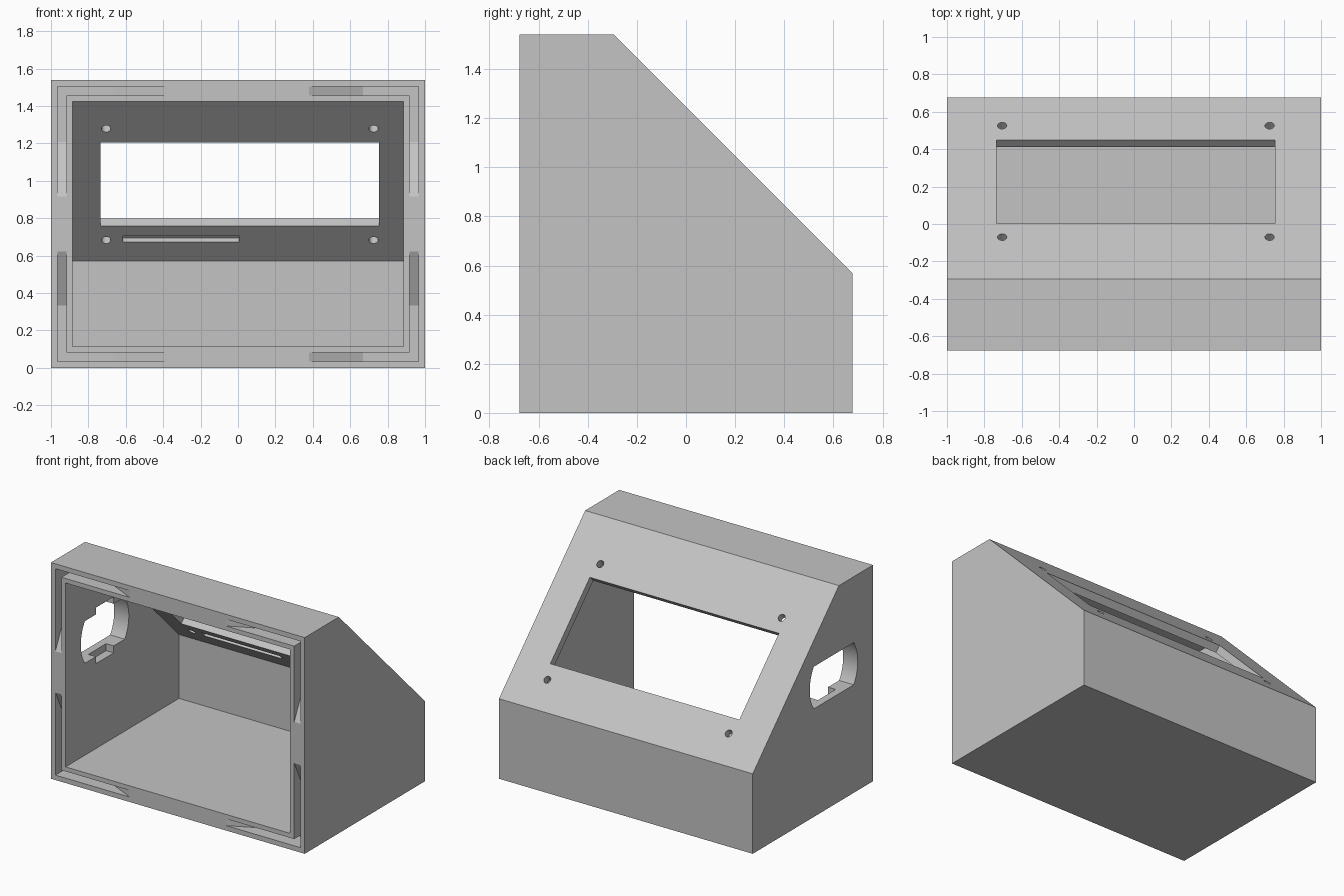
import bpy, bmesh, math
from mathutils import Vector

cube = bpy.data.objects.get("Cube")
if cube:
    bpy.data.objects.remove(cube, do_unlink=True)

HALF_DEPTH = 0.677
HEIGHT = 1.54
SLOPE = 1.247          # outer sloped plane: y + z
INNER_SLOPE = 1.17     # inner sloped plane: y + z

grey = bpy.data.materials.new("plain grey")
grey.use_nodes = True
colour = (0.55, 0.55, 0.55, 1)
grey.diffuse_color = colour
grey.node_tree.nodes["Principled BSDF"].inputs["Base Color"].default_value = colour


def prism(name, loop, push):
    """Solid made by pushing a flat outline along a vector."""
    bm = bmesh.new()
    face = bm.faces.new([bm.verts.new(p) for p in loop])
    result = bmesh.ops.extrude_face_region(bm, geom=[face], use_keep_orig=True)
    moved = [v for v in result["geom"] if isinstance(v, bmesh.types.BMVert)]
    bmesh.ops.translate(bm, verts=moved, vec=Vector(push))
    bmesh.ops.recalc_face_normals(bm, faces=bm.faces)
    mesh = bpy.data.meshes.new(name)
    bm.to_mesh(mesh)
    bm.free()
    mesh.materials.append(grey)
    obj = bpy.data.objects.new(name, mesh)
    bpy.context.collection.objects.link(obj)
    return obj


def along_x(name, outline, x0, x1):
    return prism(name, [(x0, y, z) for y, z in outline], (x1 - x0, 0, 0))


def cut(cutter):
    cutter.hide_render = True
    mod = housing.modifiers.new(cutter.name, "BOOLEAN")
    mod.operation = "DIFFERENCE"
    mod.solver = "EXACT"
    mod.object = cutter
    bpy.context.view_layer.objects.active = housing
    bpy.ops.object.modifier_apply(modifier=mod.name)
    bpy.data.objects.remove(cutter, do_unlink=True)


# Outer housing with sloped panel
D = HALF_DEPTH
housing = along_x("housing", [(-D, 0), (D, 0), (D, SLOPE - D),
                              (SLOPE - HEIGHT, HEIGHT), (-D, HEIGHT)], -1, 1)

# Cavity open at the front
low, high, back = 0.115, 1.425, 0.6
cut(along_x("cavity", [(-0.8, low), (back, low), (back, INNER_SLOPE - back),
                       (INNER_SLOPE - high, high), (-0.8, high)], -0.885, 0.885))

# Display window, square to the sloped panel
top_y, low_y, k = 0.004, 0.449, 0.065
cut(along_x("window", [(top_y + k, SLOPE - top_y + k), (low_y + k, SLOPE - low_y + k),
                       (low_y - k, SLOPE - low_y - k), (top_y - k, SLOPE - top_y - k)],
            -0.735, 0.755))

# Blind slot on the inside of the panel
z0, z1, a, b = 0.673, 0.708, 0.02, -0.03
cut(along_x("slot", [(INNER_SLOPE - z0 + a, z0 + a), (INNER_SLOPE - z1 + a, z1 + a),
                     (INNER_SLOPE - z1 + b, z1 + b), (INNER_SLOPE - z0 + b, z0 + b)],
            -0.615, 0.005))

# Four screw holes through the panel
normal = Vector((0, 1, 1)).normalized()
up = Vector((0, -1, 1)).normalized()
for x in (-0.705, 0.725):
    for y in (-0.07, 0.526):
        centre = Vector((x, y, SLOPE - y)) + normal * 0.06
        ring = [centre + 0.025 * (Vector((math.cos(t), 0, 0)) + up * math.sin(t))
                for t in (math.tau * i / 24 for i in range(24))]
        cut(prism("screw_hole", ring, normal * -0.2))

# Corner locking grooves in the front rim, each arm ending in a ramp
FLOOR, OUT = -D + 0.14, -D - 0.05
MID = HEIGHT / 2


def arm(corner, deep, tip):
    return [(corner, OUT), (corner, FLOOR), (deep, FLOOR), (tip, -D), (tip, OUT)]


for sx in (-1, 1):
    for sz in (-1, 1):
        edge = MID + sz * 0.735
        cut(prism("groove_across",
                  [(sx * x, y, edge) for x, y in arm(0.965, 0.668, 0.38)],
                  (0, 0, -sz * 0.048)))
        cut(prism("groove_upright",
                  [(sx * 0.965, y, MID + sz * h) for h, y in arm(0.735, 0.437, 0.147)],
                  (-sx * 0.048, 0, 0)))

# Socket opening in the -x wall: round sides, flat top and bottom
cy, cz, radius, half = -0.235, 0.92, 0.27, 0.15
limit = math.asin(half / radius)
outline = []
for start in (0, math.pi):
    for i in range(13):
        t = start - limit + 2 * limit * i / 12
        outline.append((cy + radius * math.cos(t), cz + radius * math.sin(t)))
cut(along_x("socket_opening", outline, -1.1, -0.8))

# Clip relief on the inside of the opening
cut(along_x("clip_relief", [(cy - 0.1, cz - 0.2), (cy + 0.1, cz - 0.2),
                            (cy + 0.1, cz + 0.2), (cy - 0.1, cz + 0.2)], -0.945, -0.8))

# Crisp shading with smooth round holes
bpy.ops.object.select_all(action="DESELECT")
housing.select_set(True)
bpy.context.view_layer.objects.active = housing
bpy.ops.object.shade_smooth_by_angle(angle=math.radians(25))
